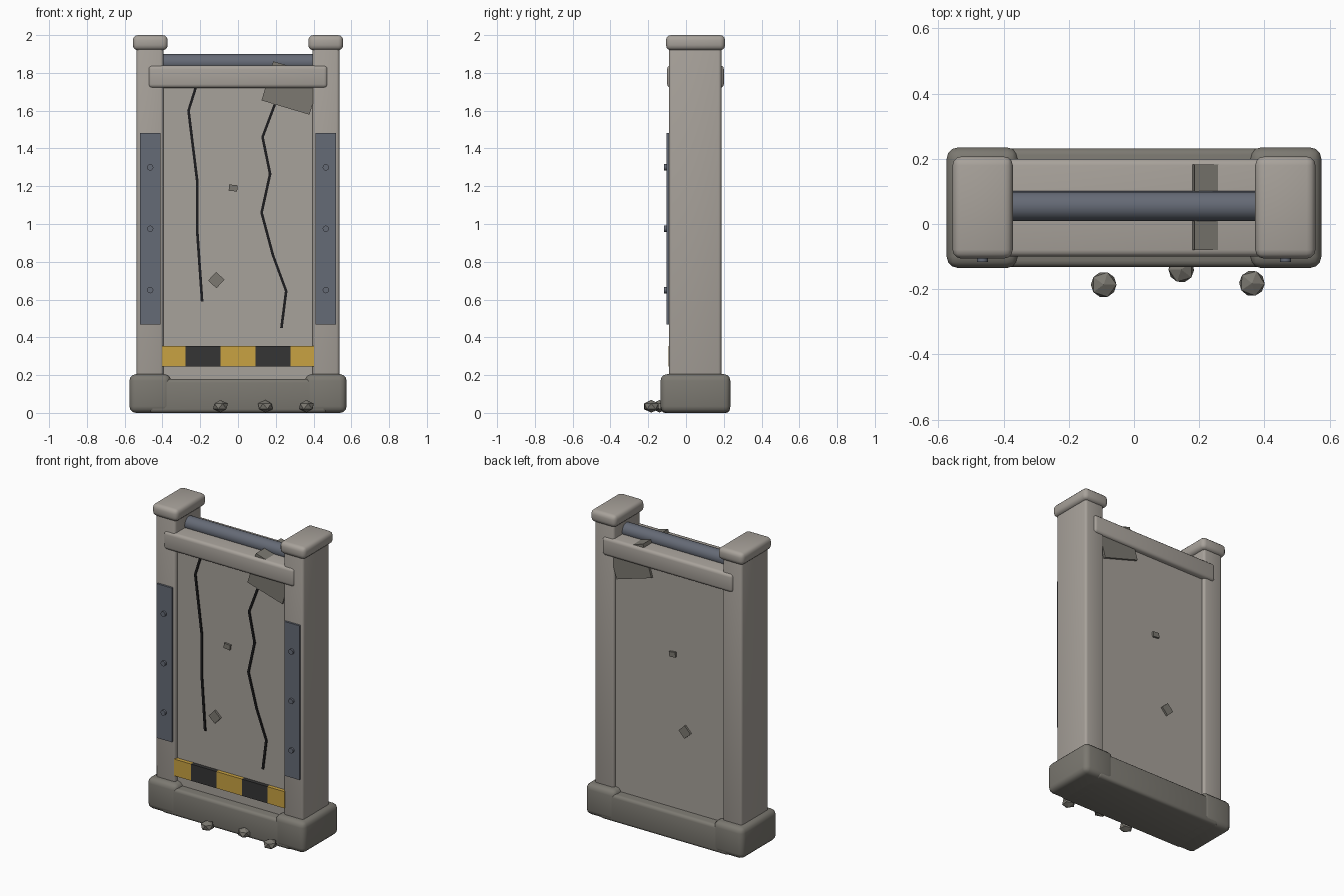
import bpy
import bmesh
import math
from mathutils import Vector, Matrix

cube = bpy.data.objects.get("Cube")
if cube:
    bpy.data.objects.remove(cube, do_unlink=True)


def material(name, r, g, b):
    m = bpy.data.materials.new(name)
    m.use_nodes = True
    m.diffuse_color = (r, g, b, 1)
    bsdf = next(n for n in m.node_tree.nodes if n.type == 'BSDF_PRINCIPLED')
    bsdf.inputs["Base Color"].default_value = (r, g, b, 1)
    bsdf.inputs["Roughness"].default_value = 0.8
    return m


STONE = material("pale stone", 0.39, 0.36, 0.325)
DARK_STONE = material("dark stone", 0.2, 0.19, 0.165)
STEEL = material("blue grey steel", 0.13, 0.145, 0.18)
YELLOW = material("warning yellow", 0.58, 0.36, 0.055)
BLACK = material("warning black", 0.035, 0.035, 0.035)
CRACK = material("crack black", 0.012, 0.012, 0.013)


def finish(name, bm, mat, smooth=False):
    bmesh.ops.recalc_face_normals(bm, faces=bm.faces)
    mesh = bpy.data.meshes.new(name)
    bm.to_mesh(mesh)
    bm.free()
    mesh.materials.append(mat)
    ob = bpy.data.objects.new(name, mesh)
    bpy.context.collection.objects.link(ob)
    if smooth:
        bpy.ops.object.select_all(action='DESELECT')
        bpy.context.view_layer.objects.active = ob
        ob.select_set(True)
        bpy.ops.object.shade_smooth_by_angle(angle=math.radians(35))
    return ob


def box(name, xs, ys, zs, mat, bevel=0, segments=3, tilt=0):
    """Box between the given limits, optionally rounded and turned about y."""
    lo, hi = Vector((xs[0], ys[0], zs[0])), Vector((xs[1], ys[1], zs[1]))
    bm = bmesh.new()
    bmesh.ops.create_cube(bm, size=1)
    bmesh.ops.scale(bm, vec=hi - lo, verts=bm.verts)
    if bevel:
        bmesh.ops.bevel(bm, geom=bm.edges[:], offset=bevel, segments=segments,
                        profile=0.5, affect='EDGES')
    bmesh.ops.transform(bm, verts=bm.verts,
                        matrix=Matrix.Translation((lo + hi) / 2) @ Matrix.Rotation(tilt, 4, 'Y'))
    return finish(name, bm, mat, bevel > 0)


def cylinder(name, centre, radius, length, axis, sides, mat):
    bm = bmesh.new()
    bmesh.ops.create_cone(bm, cap_ends=True, segments=sides, radius1=radius,
                          radius2=radius, depth=length)
    turn = Matrix.Rotation(math.pi / 2, 4, 'Y' if axis == 'X' else 'X')
    bmesh.ops.transform(bm, verts=bm.verts, matrix=Matrix.Translation(centre) @ turn)
    return finish(name, bm, mat, True)


def crack(name, points, half=0.007, front=-0.074, back=-0.06):
    """Thin zigzag strip lying on the slab front."""
    bm = bmesh.new()
    rings = []
    for x, z in points:
        rings.append([bm.verts.new((x + dx, y, z)) for dx, y in
                      ((-half, front), (half, front), (half, back), (-half, back))])
    for a, b in zip(rings, rings[1:]):
        for i in range(4):
            j = (i + 1) % 4
            bm.faces.new((a[i], a[j], b[j], b[i]))
    bm.faces.new(rings[0])
    bm.faces.new(rings[-1])
    return finish(name, bm, CRACK)


# Base, slab and lintel
box("base_beam", (-0.47, 0.47), (-0.132, 0.232), (0, 0.18), DARK_STONE, 0.02)
box("wall_slab", (-0.41, 0.41), (-0.067, 0.167), (0.1, 1.8), STONE)
box("lintel", (-0.475, 0.475), (-0.1, 0.2), (1.72, 1.84), STONE, 0.02)
cylinder("top_bar", (0, 0.055, 1.855), 0.046, 0.86, 'X', 16, STEEL)

# Posts with feet, caps, steel plates and rivets
for side, s in (("left", 1), ("right", -1)):
    def span(a, b):
        return sorted((s * a, s * b))
    box(side + "_foot", span(0.355, 0.575), (-0.135, 0.235), (0, 0.205), DARK_STONE, 0.035)
    box(side + "_post", span(0.395, 0.537), (-0.09, 0.187), (0.15, 1.96), STONE, 0.016)
    box(side + "_cap", span(0.372, 0.557), (-0.106, 0.207), (1.92, 2.0), STONE, 0.027)
    box(side + "_plate", span(0.41, 0.52), (-0.103, -0.085), (0.467, 1.482), STEEL)
    for i in range(3):
        cylinder(f"{side}_rivet_{i + 1}", (s * 0.465, -0.105, 0.65 + 0.325 * i),
                 0.017, 0.024, 'Y', 12, STEEL)

# Warning stripe, alternating blocks
edges = (-0.402, -0.278, -0.093, 0.093, 0.278, 0.402)
for i, (a, b) in enumerate(zip(edges, edges[1:])):
    box(f"warning_block_{i + 1}", (a, b), (-0.092, -0.06), (0.245, 0.355),
        BLACK if i % 2 else YELLOW)

# Cracks
crack("left_crack", ((-0.215, 1.75), (-0.262, 1.6), (-0.215, 1.22),
                     (-0.215, 0.95), (-0.19, 0.59)))
crack("right_crack", ((0.22, 1.7), (0.13, 1.46), (0.17, 1.265), (0.125, 1.06),
                      (0.185, 0.835), (0.255, 0.645), (0.23, 0.45)))

# Broken stone pieces showing on both faces of the slab
box("broken_corner", (0.15, 0.415), (-0.08, 0.182), (1.612, 1.828), DARK_STONE, tilt=0.29)
box("large_chip", (-0.145, -0.085), (-0.08, 0.18), (0.672, 0.734), DARK_STONE, tilt=0.75)
box("small_chip", (-0.048, -0.003), (-0.08, 0.18), (1.174, 1.207), DARK_STONE, tilt=0.1)

# Rubble in front of the base
for i, (x, y) in enumerate(((-0.093, -0.186), (0.145, -0.14), (0.362, -0.182))):
    bm = bmesh.new()
    bmesh.ops.create_icosphere(bm, subdivisions=1, radius=0.044)
    bmesh.ops.transform(bm, verts=bm.verts, matrix=Matrix.Translation((x, y, 0.035))
                        @ Matrix.Diagonal((1, 1, 0.75, 1)) @ Matrix.Rotation(0.6 * i, 4, 'Z'))
    finish(f"rubble_{i + 1}", bm, DARK_STONE)
